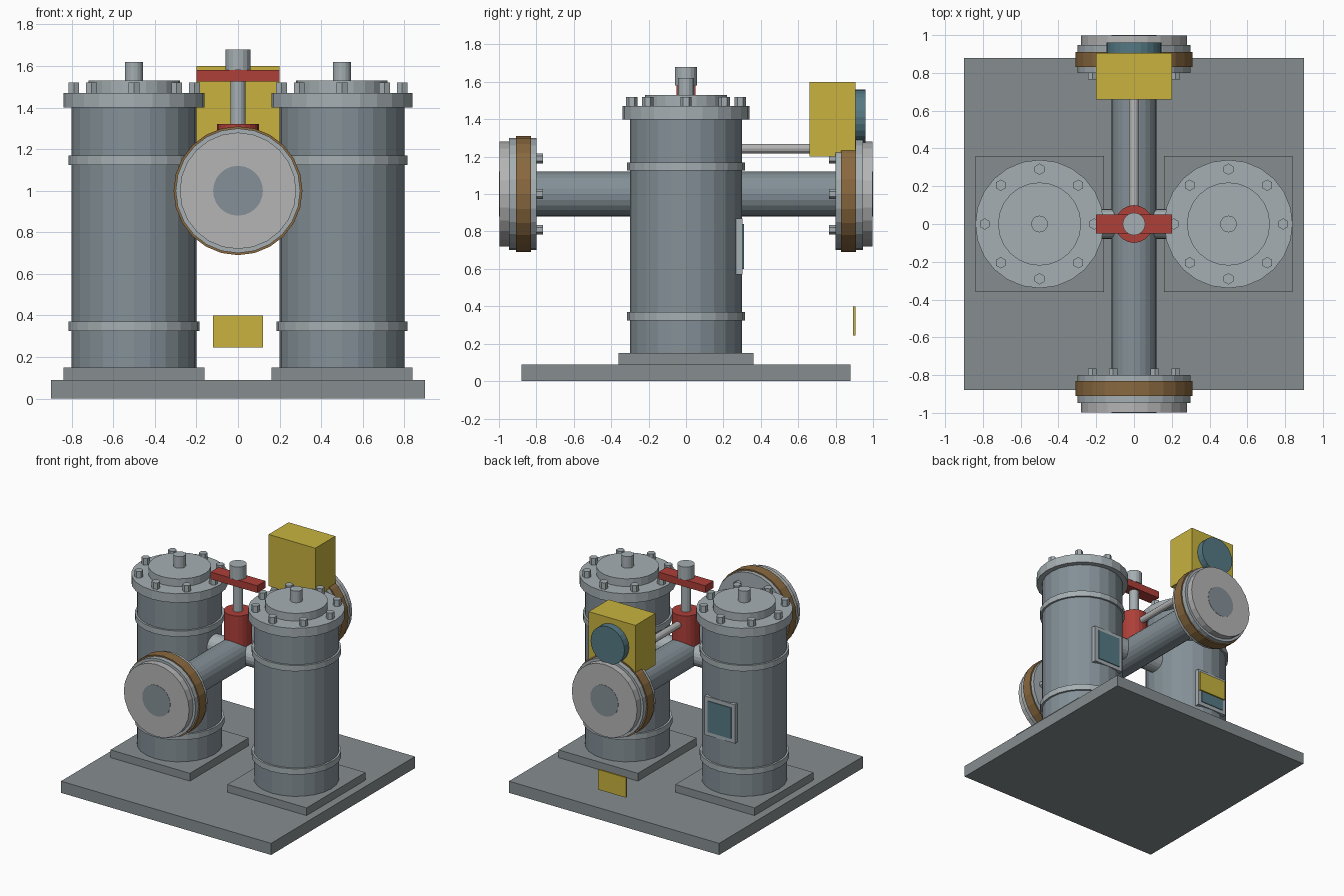
import bpy, bmesh, math
from mathutils import Matrix, Vector

if "Cube" in bpy.data.objects:
    bpy.data.objects.remove(bpy.data.objects["Cube"])


def material(name, rgb):
    m = bpy.data.materials.new(name)
    m.diffuse_color = (*rgb, 1)
    m.use_nodes = True
    m.node_tree.nodes["Principled BSDF"].inputs["Base Color"].default_value = m.diffuse_color
    return m


STEEL = material("blue_steel", (0.23, 0.28, 0.31))
LIGHT = material("light_steel", (0.38, 0.43, 0.45))
BASE = material("base_grey", (0.24, 0.27, 0.28))
PALE = material("pale_grey", (0.46, 0.46, 0.46))
BROWN = material("bronze", (0.25, 0.14, 0.05))
RED = material("red", (0.42, 0.05, 0.04))
YELLOW = material("yellow", (0.58, 0.45, 0.05))
TEAL = material("teal", (0.09, 0.19, 0.23))


def finish(name, bm, mat):
    me = bpy.data.meshes.new(name)
    bm.to_mesh(me)
    bm.free()
    me.materials.append(mat)
    ob = bpy.data.objects.new(name, me)
    bpy.context.collection.objects.link(ob)
    return ob


def box(name, x, y, z, mat):
    """Box from (min, max) ranges."""
    bm = bmesh.new()
    size = [r[1] - r[0] for r in (x, y, z)]
    mid = Vector([(r[0] + r[1]) / 2 for r in (x, y, z)])
    bmesh.ops.create_cube(bm, size=1, matrix=Matrix.Translation(mid) @ Matrix.Diagonal((*size, 1)))
    return finish(name, bm, mat)


def rod(name, start, end, r, mat, n=24):
    """Capped prism between two points."""
    a, b = Vector(start), Vector(end)
    d = b - a
    rot = {0: Matrix.Rotation(math.pi / 2, 4, 'Y'), 1: Matrix.Rotation(math.pi / 2, 4, 'X'),
           2: Matrix.Identity(4)}[max(range(3), key=lambda i: abs(d[i]))]
    bm = bmesh.new()
    bmesh.ops.create_cone(bm, cap_ends=True, segments=n, radius1=r, radius2=r,
                          depth=d.length, matrix=Matrix.Translation((a + b) / 2) @ rot)
    return finish(name, bm, mat)


# Base plate
box("base_plate", (-0.9, 0.9), (-0.88, 0.88), (0, 0.09), BASE)

# Two tanks with plinth, bands, bolted lid and sight window
for side, cx in (("left", -0.5), ("right", 0.5)):
    def up(part, z0, z1, r, mat, n=24, dx=0, dy=0):
        rod(f"{side}_{part}", (cx + dx, dy, z0), (cx + dx, dy, z1), r, mat, n)

    box(f"{side}_plinth", (cx - 0.34, cx + 0.34), (-0.36, 0.36), (0.09, 0.15), BASE)
    up("tank", 0.15, 1.40, 0.30, STEEL)
    up("lower_band", 0.325, 0.37, 0.315, LIGHT)
    up("upper_band", 1.125, 1.17, 0.315, LIGHT)
    up("tank_flange", 1.40, 1.47, 0.34, LIGHT)
    up("lid", 1.47, 1.53, 0.22, LIGHT)
    up("lid_knob", 1.53, 1.62, 0.044, LIGHT, 16)
    for i in range(8):
        a = i * math.pi / 4
        up(f"lid_bolt_{i + 1}", 1.46, 1.52, 0.03, LIGHT, 6, 0.29 * math.cos(a), 0.29 * math.sin(a))
    box(f"{side}_window_frame", (cx - 0.13, cx + 0.13), (0.265, 0.303), (0.57, 0.87), LIGHT)
    box(f"{side}_window_glass", (cx - 0.10, cx + 0.10), (0.28, 0.309), (0.60, 0.84), TEAL)
    # Short branch joining the tank to the main pipe
    rod(f"{side}_branch_pipe", (0, 0, 1), (math.copysign(0.25, cx), 0, 1), 0.08, LIGHT, 20)

# Main pipe with a bolted flange at each end
rod("main_pipe", (0, -1, 1), (0, 1, 1), 0.12, STEEL)
for end, s in (("front", -1), ("back", 1)):
    def along(part, y0, y1, r, mat, n=24, dx=0, dz=0):
        rod(f"{end}_{part}", (dx, s * y0, 1 + dz), (dx, s * y1, 1 + dz), r, mat, n)

    along("pipe_flange", 0.80, 0.947, 0.30, LIGHT)
    along("gasket_ring", 0.83, 0.91, 0.31, BROWN)
    along("end_disc", 0.947, 0.998, 0.28, PALE)
    for i in range(6):
        a = i * math.pi / 3
        along(f"flange_bolt_{i + 1}", 0.765, 0.80, 0.026, LIGHT, 6,
              0.22 * math.cos(a), 0.22 * math.sin(a))

# Valve with stem, handle bar and cap
rod("valve_body", (0, 0, 1.0), (0, 0, 1.32), 0.10, RED, 20)
rod("valve_stem", (0, 0, 1.32), (0, 0, 1.53), 0.036, LIGHT, 16)
box("valve_handle", (-0.2, 0.2), (-0.05, 0.05), (1.525, 1.58), RED)
rod("valve_cap", (0, 0, 1.58), (0, 0, 1.68), 0.06, LIGHT, 16)

# Control box, linkage rod, dial and label plate
rod("linkage_rod", (0, 0.05, 1.243), (0, 0.70, 1.243), 0.026, PALE, 12)
box("control_box", (-0.2, 0.2), (0.66, 0.905), (1.2, 1.6), YELLOW)
rod("gauge_dial", (0, 0.90, 1.413), (0, 0.96, 1.413), 0.145, TEAL)
box("label_plate", (-0.12, 0.12), (0.893, 0.907), (0.245, 0.40), YELLOW)
